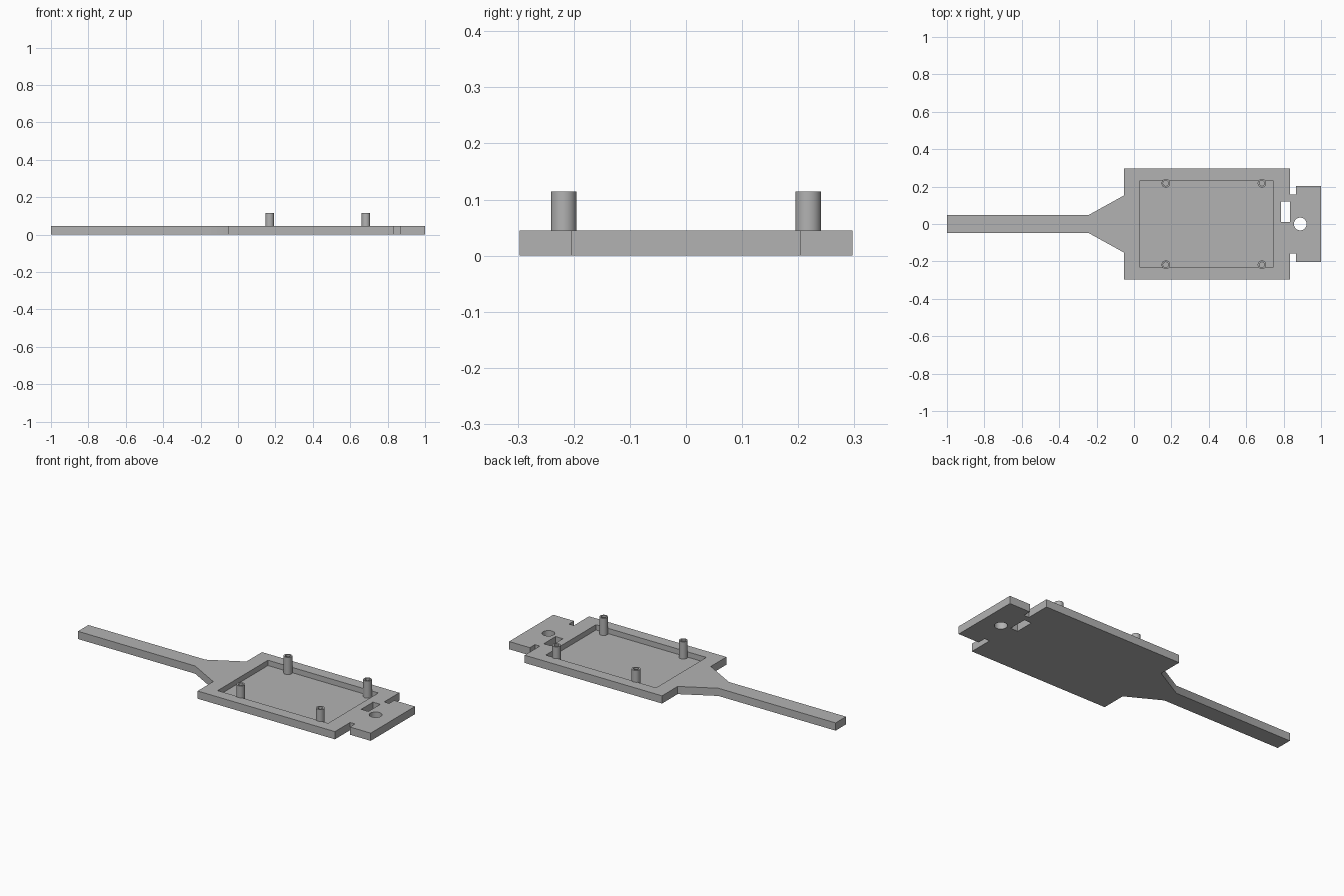
import bpy, bmesh, math

THICK, FLOOR, POST_TOP = 0.045, 0.014, 0.114

cube = bpy.data.objects.get("Cube")
if cube:
    bpy.data.objects.remove(cube, do_unlink=True)

grey = bpy.data.materials.new("plain grey")
grey.use_nodes = True
colour = (0.45, 0.45, 0.45, 1)
grey.diffuse_color = colour
grey.node_tree.nodes["Principled BSDF"].inputs["Base Color"].default_value = colour


def prism(name, outline, z0, z1):
    """Extrude a flat outline from z0 to z1."""
    bm = bmesh.new()
    face = bm.faces.new([bm.verts.new((x, y, z0)) for x, y in outline])
    top = bmesh.ops.extrude_face_region(bm, geom=[face])["geom"]
    bmesh.ops.translate(bm, vec=(0, 0, z1 - z0),
                        verts=[v for v in top if isinstance(v, bmesh.types.BMVert)])
    bmesh.ops.recalc_face_normals(bm, faces=bm.faces)
    mesh = bpy.data.meshes.new(name)
    bm.to_mesh(mesh)
    bm.free()
    mesh.materials.append(grey)
    obj = bpy.data.objects.new(name, mesh)
    bpy.context.collection.objects.link(obj)
    return obj


def rect(x0, x1, y0, y1):
    return [(x0, y0), (x1, y0), (x1, y1), (x0, y1)]


def circle(x, y, r, n=32):
    return [(x + r * math.cos(math.tau * i / n), y + r * math.sin(math.tau * i / n))
            for i in range(n)]


def cut(obj, cutter):
    """Subtract the cutter and remove it."""
    mod = obj.modifiers.new("cut", "BOOLEAN")
    mod.operation, mod.solver, mod.object = "DIFFERENCE", "EXACT", cutter
    bpy.ops.object.select_all(action="DESELECT")
    bpy.context.view_layer.objects.active = obj
    obj.select_set(True)
    bpy.ops.object.modifier_apply(modifier=mod.name)
    bpy.data.objects.remove(cutter, do_unlink=True)


def smooth(obj):
    bpy.ops.object.select_all(action="DESELECT")
    bpy.context.view_layer.objects.active = obj
    obj.select_set(True)
    bpy.ops.object.shade_smooth_by_angle(angle=math.radians(30))


# Tray body: handle, flared shoulder, plate, neck and end tab, mirrored over y
half = [(-1, 0.048), (-0.243, 0.048), (-0.053, 0.153), (-0.053, 0.297),
        (0.834, 0.297), (0.834, 0.157), (0.866, 0.157), (0.866, 0.204), (1, 0.204)]
body = prism("tray_body", half + [(x, -y) for x, y in reversed(half)], 0, THICK)

# Pocket, strap slot and hanging hole
cut(body, prism("pocket_cutter", rect(0.031, 0.744, -0.232, 0.232), FLOOR, 0.1))
cut(body, prism("slot_cutter", rect(0.787, 0.834, 0.012, 0.121), -0.1, 0.1))
cut(body, prism("hole_cutter", circle(0.889, 0, 0.034), -0.1, 0.1))
smooth(body)

# Hollow mounting posts standing on the pocket floor
for end, x in (("handle", 0.17), ("tab", 0.684)):
    for side, y in (("back", 0.218), ("front", -0.218)):
        post = prism(f"post_{end}_{side}", circle(x, y, 0.023), FLOOR - 0.004, POST_TOP)
        cut(post, prism("bore_cutter", circle(x, y, 0.014), FLOOR, 0.2))
        smooth(post)
